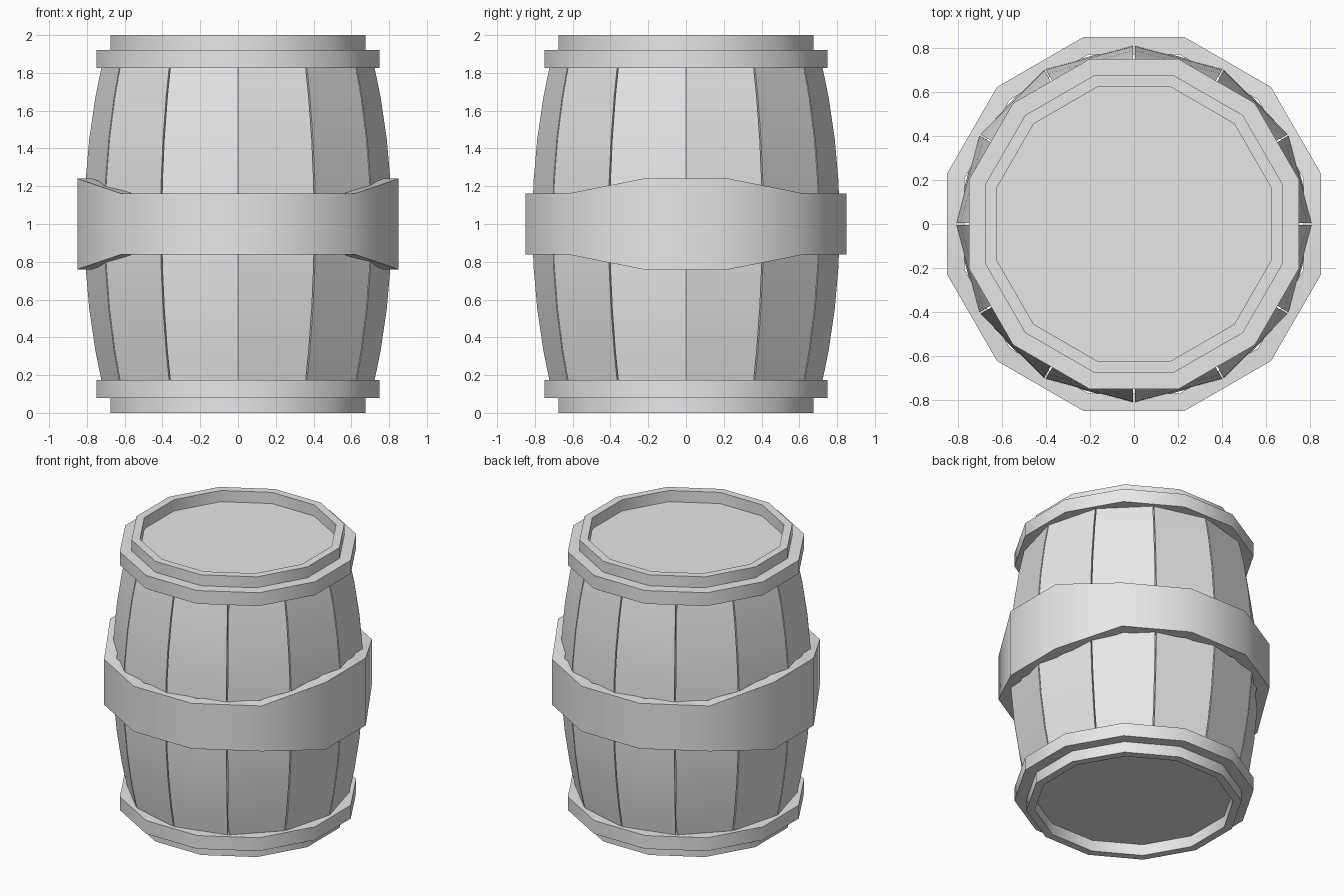
import bpy, bmesh, math

if "Cube" in bpy.data.objects:
    bpy.data.objects.remove(bpy.data.objects["Cube"])

SIDES = 12
STEP = 2 * math.pi / SIDES
CORNER = 1 / math.cos(STEP / 2)      # flat-side distance -> corner radius

grey = bpy.data.materials.new("light grey")
grey.diffuse_color = (0.8, 0.8, 0.8, 1)
grey.use_nodes = True
grey.node_tree.nodes["Principled BSDF"].inputs["Base Color"].default_value = grey.diffuse_color


def finish(name, bm, smooth_angle=35):
    bmesh.ops.recalc_face_normals(bm, faces=bm.faces)
    mesh = bpy.data.meshes.new(name)
    bm.to_mesh(mesh)
    bm.free()
    mesh.materials.append(grey)
    ob = bpy.data.objects.new(name, mesh)
    bpy.context.collection.objects.link(ob)
    bpy.ops.object.select_all(action='DESELECT')
    ob.select_set(True)
    bpy.context.view_layer.objects.active = ob
    bpy.ops.object.shade_smooth_by_angle(angle=math.radians(smooth_angle))
    return ob


def loft(bm, sections, closed):
    """Skin a row of equal cross-sections, closing it or capping its ends."""
    rows = [[bm.verts.new(p) for p in s] for s in sections]
    n = len(rows[0])
    for i in range(len(rows) if closed else len(rows) - 1):
        a, b = rows[i], rows[(i + 1) % len(rows)]
        for j in range(n):
            k = (j + 1) % n
            bm.faces.new((a[j], a[k], b[k], b[j]))
    if not closed:
        bm.faces.new(rows[0])
        bm.faces.new(rows[-1])


def ring(name, outer, inner, z_range):
    """Twelve-sided band; z_range gives (bottom, top) at each corner angle."""
    bm = bmesh.new()
    sections = []
    for k in range(SIDES):
        a = (k + 0.5) * STEP
        lo, hi = z_range(a)
        c, s = math.cos(a) * CORNER, math.sin(a) * CORNER
        sections.append([(r * c, r * s, z) for r, z in
                         ((inner, lo), (outer, lo), (outer, hi), (inner, hi))])
    loft(bm, sections, True)
    return finish(name, bm)


def stave_radius(z):
    return 0.815 - 0.09 * ((z - 1) / 0.83) ** 2


# Curved staves with narrow open gaps between them
LEVELS = [0.1 + 1.8 * i / 8 for i in range(9)]
GAP, THICK = 0.004, 0.06
bm = bmesh.new()
for k in range(SIDES):
    mid = (k + 0.5) * STEP
    c, s = math.cos(mid), math.sin(mid)
    sections = []
    for z in LEVELS:
        section = []
        for r, side in ((stave_radius(z), -1), (stave_radius(z), 1),
                        (stave_radius(z) - THICK, 1), (stave_radius(z) - THICK, -1)):
            d = r * math.cos(STEP / 2)
            w = side * (r * math.sin(STEP / 2) - GAP)
            section.append((d * c - w * s, d * s + w * c, z))
        sections.append(section)
    loft(bm, sections, False)
finish("staves", bm, 25)


# Wide middle hoop, taller on the left and right sides
def middle_height(a):
    half = 0.24 if abs(math.cos(a)) > 0.9 else 0.162
    return 1 - half, 1 + half


ring("middle_hoop", 0.85, 0.77, middle_height)

# Rim, end hoop and recessed lid at both ends
for end, flip in (("bottom", False), ("top", True)):
    def span(lo, hi):
        return (lambda a: (2 - hi, 2 - lo)) if flip else (lambda a: (lo, hi))

    ring(end + "_rim", 0.675, 0.622, span(0, 0.17))
    ring(end + "_hoop", 0.75, 0.65, span(0.078, 0.173))
    bm = bmesh.new()
    lo, hi = span(0.08, 0.12)(0)
    r = 0.64 * CORNER
    loft(bm, [[(r * math.cos((k + 0.5) * STEP), r * math.sin((k + 0.5) * STEP), z)
               for k in range(SIDES)] for z in (lo, hi)], False)
    finish(end + "_lid", bm, 20)
